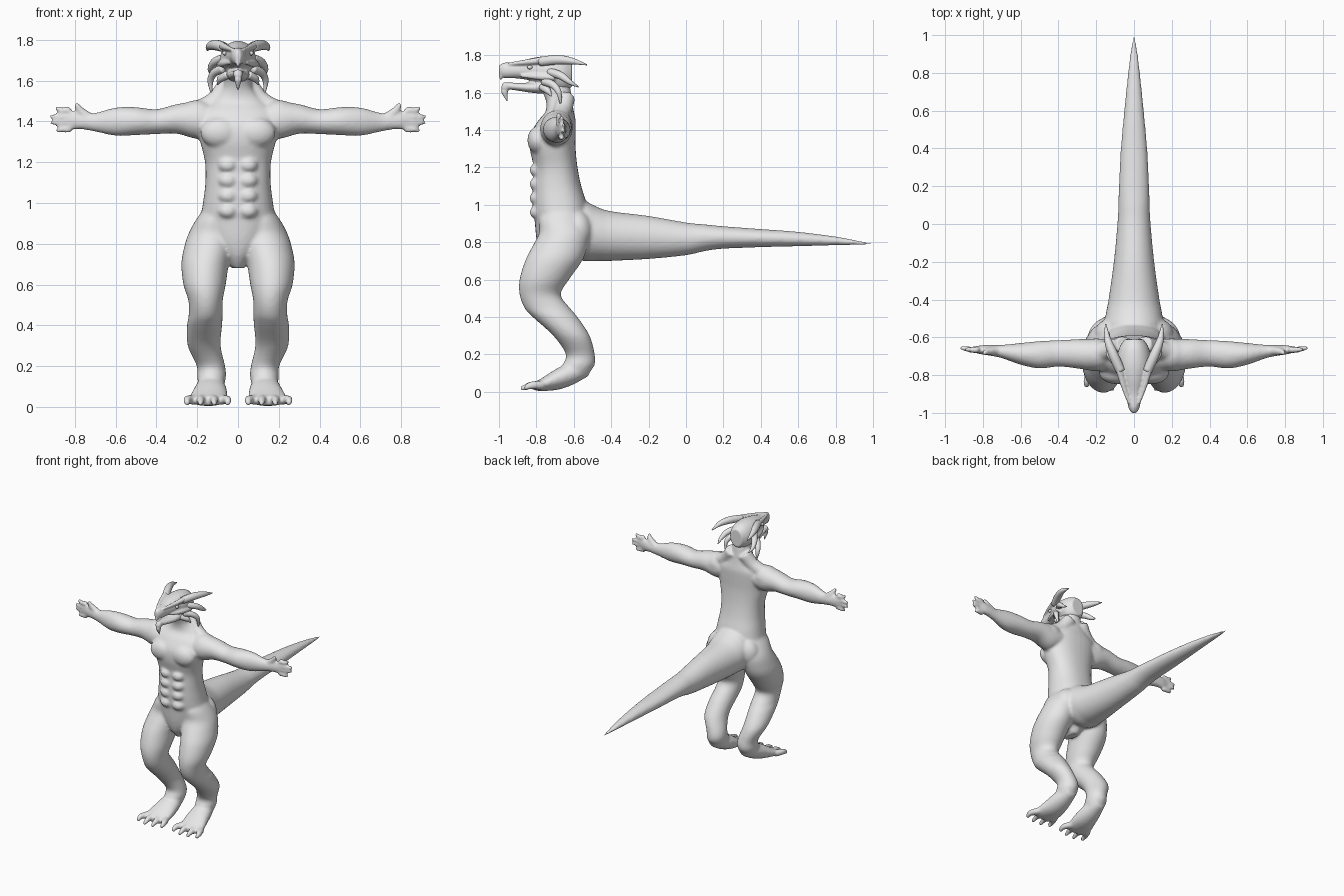
import bpy, bmesh, math
from mathutils import Vector, Matrix

cube = bpy.data.objects.get("Cube")
if cube:
    bpy.data.objects.remove(cube, do_unlink=True)

clay = bpy.data.materials.new("clay grey")
clay.use_nodes = True
clay.diffuse_color = (0.8, 0.8, 0.8, 1)
clay.node_tree.nodes["Principled BSDF"].inputs["Base Color"].default_value = clay.diffuse_color


def resample(rows, steps):
    """Smooth curve through rows of numbers."""
    result = []
    last = len(rows) - 1
    for i in range(last):
        a, b, c, d = (Vector(rows[min(max(k, 0), last)]) for k in (i - 1, i, i + 1, i + 2))
        for s in range(steps):
            t = s / steps
            m, n = (c - a) / 2, (d - b) / 2
            result.append(b + m * t + (3 * (c - b) - 2 * m - n) * t ** 2
                          + (2 * (b - c) + m + n) * t ** 3)
    result.append(Vector(rows[last]))
    return result


def skin(bm, rings):
    """Join rings of points into a closed shell."""
    loops = [[bm.verts.new(p) for p in ring] for ring in rings]
    count = len(loops[0])
    faces = [bm.faces.new((low[i], low[(i + 1) % count], high[(i + 1) % count], high[i]))
             for low, high in zip(loops, loops[1:]) for i in range(count)]
    faces += [bm.faces.new(loops[0]), bm.faces.new(loops[-1])]
    bmesh.ops.recalc_face_normals(bm, faces=faces)


def loft(bm, axis, rows, side=1, power=1.0, segments=32):
    """Rows: place along axis, then low and high bounds on the other two axes."""
    others = [k for k in range(3) if k != axis]
    rings = []
    for place, a0, a1, b0, b1 in resample(rows, 4):
        ring = []
        for i in range(segments):
            angle = math.tau * i / segments
            c, s = math.cos(angle), math.sin(angle)
            p = Vector((0, 0, 0))
            p[axis] = place
            p[others[0]] = (a0 + a1) / 2 + (a1 - a0) / 2 * math.copysign(abs(c) ** power, c)
            p[others[1]] = (b0 + b1) / 2 + (b1 - b0) / 2 * math.copysign(abs(s) ** power, s)
            p.x *= side
            ring.append(p)
        rings.append(ring)
    skin(bm, rings)


def even(rows):
    """Expand a half width into equal left and right bounds."""
    return [(place, -half, half, low, high) for place, half, low, high in rows]


def tube(bm, points, side=1, segments=14):
    """Points: x, y, z, radius."""
    path = resample([Vector(p) for p in points], 5)
    rings = []
    for i, p in enumerate(path):
        ahead = (path[min(i + 1, len(path) - 1)] - path[max(i - 1, 0)]).to_3d()
        turn = ahead.to_track_quat('Z', 'Y')
        ring = []
        for k in range(segments):
            angle = math.tau * k / segments
            q = p.to_3d() + turn @ Vector((math.cos(angle), math.sin(angle), 0)) * max(p.w, .002)
            q.x *= side
            ring.append(q)
        rings.append(ring)
    skin(bm, rings)


def blob(bm, place, size, side=1):
    x, y, z = place
    matrix = Matrix.Translation((x * side, y, z)) @ Matrix.Diagonal((*size, 1))
    bmesh.ops.create_uvsphere(bm, u_segments=24, v_segments=14, radius=1, matrix=matrix)


def finish(name, bm, voxel=0, smooth=0):
    mesh = bpy.data.meshes.new(name)
    bm.to_mesh(mesh)
    bm.free()
    mesh.materials.append(clay)
    mesh.shade_smooth()
    obj = bpy.data.objects.new(name, mesh)
    bpy.context.collection.objects.link(obj)
    if voxel:
        remesh = obj.modifiers.new("fuse", 'REMESH')
        remesh.mode = 'VOXEL'
        remesh.voxel_size = voxel
        remesh.use_smooth_shade = True
        soften = obj.modifiers.new("soften", 'SMOOTH')
        soften.factor = .5
        soften.iterations = smooth
    return obj


# Torso and neck
body = bmesh.new()
loft(body, 2, even([
    (.68, .03, -.74, -.62), (.74, .07, -.78, -.56), (.82, .14, -.8, -.53),
    (.92, .18, -.81, -.52), (1, .172, -.82, -.53), (1.1, .16, -.82, -.56),
    (1.2, .162, -.815, -.58), (1.3, .185, -.835, -.59), (1.38, .2, -.83, -.59),
    (1.45, .19, -.79, -.59), (1.5, .13, -.75, -.6), (1.56, .075, -.75, -.61),
    (1.63, .065, -.78, -.62), (1.7, .06, -.8, -.65)]), power=.88)

# Tail
loft(body, 1, even([
    (-.66, .12, .74, 1), (-.55, .155, .7, 1.02), (-.48, .15, .7, .99), (-.4, .135, .7, .965),
    (-.2, .107, .71, .94), (0, .088, .73, .905), (.1, .083, .752, .895), (.2, .08, .765, .885),
    (.4, .07, .773, .87), (.6, .052, .778, .855), (.8, .032, .783, .83),
    (.92, .018, .785, .808), (1, .004, .785, .795)]))

for side in (1, -1):
    # Chest, stomach, shoulder and seat muscles
    blob(body, (.09, -.79, 1.345), (.095, .058, .075), side)
    for level in range(4):
        blob(body, (.05, -.8, .96 + .075 * level), (.046, .036, .036), side)
    blob(body, (.2, -.69, 1.42), (.1, .085, .085), side)
    blob(body, (.1, -.58, .86), (.11, .085, .11), side)
    tube(body, [(.05, -.64, 1.58, .05), (.11, -.66, 1.5, .05), (.2, -.68, 1.45, .05)], side)

    # Leg
    loft(body, 2, [
        (.98, .04, .16, -.76, -.58), (.92, .02, .205, -.785, -.54), (.85, .01, .243, -.785, -.515),
        (.78, .025, .265, -.82, -.525), (.7, .045, .278, -.86, -.555), (.6, .06, .268, -.89, -.625),
        (.52, .075, .243, -.89, -.67), (.45, .075, .242, -.865, -.622), (.4, .078, .25, -.82, -.58),
        (.3, .085, .247, -.71, -.515), (.2, .063, .202, -.642, -.488),
        (.14, .06, .2, -.66, -.49), (.08, .075, .185, -.66, -.535)], side)

    # Foot and toes
    loft(body, 1, [
        (-.52, .09, .17, .085, .16), (-.6, .065, .2, .04, .16), (-.68, .053, .22, .012, .13),
        (-.76, .052, .24, .004, .08), (-.81, .065, .235, .006, .05)], side)
    for toe in range(4):
        root = .078 + .048 * toe
        tip = root + (toe - 1.5) * .018
        reach = -.865 - .02 * (toe in (1, 2))
        tube(body, [(root, -.77, .035, .026), (tip, -.83, .034, .021),
                    (tip, reach, .014, .012)], side)

    # Arm and palm
    loft(body, 0, [
        (.12, -.77, -.61, 1.34, 1.48), (.2, -.78, -.607, 1.315, 1.497), (.3, -.765, -.61, 1.34, 1.485),
        (.4, -.755, -.615, 1.338, 1.46), (.5, -.765, -.62, 1.333, 1.47), (.6, -.745, -.63, 1.33, 1.468),
        (.7, -.71, -.64, 1.35, 1.442), (.76, -.698, -.64, 1.36, 1.44),
        (.81, -.69, -.642, 1.36, 1.45), (.85, -.68, -.65, 1.372, 1.44)], side)

    # Thumb and fingers
    tube(body, [(.73, -.67, 1.42, .024), (.775, -.675, 1.455, .02), (.795, -.685, 1.49, .012)], side)
    for x, y, z in ((.895, -.665, 1.468), (.92, -.655, 1.425), (.92, -.655, 1.392), (.888, -.66, 1.35)):
        middle = 1.405 + (z - 1.405) * .8
        tube(body, [(.82, -.668, middle, .018), (.865, -.665, middle, .016), (x, y, z, .011)], side)

finish("body", body, .01, 5)

# Skull, upper beak, lower jaw and chin hook
head = bmesh.new()
loft(head, 1, even([
    (-1, .012, 1.695, 1.745), (-.97, .03, 1.678, 1.76), (-.9, .043, 1.675, 1.765),
    (-.82, .066, 1.66, 1.785), (-.74, .088, 1.62, 1.795), (-.66, .08, 1.6, 1.787),
    (-.61, .05, 1.63, 1.76)]))
loft(head, 1, even([
    (-.97, .018, 1.62, 1.655), (-.9, .035, 1.61, 1.652), (-.82, .052, 1.598, 1.655),
    (-.72, .06, 1.59, 1.68)]))
tube(head, [(0, -.955, 1.645, .024), (0, -.97, 1.61, .02), (0, -.955, 1.55, .003)])
tube(head, [(0, -.97, 1.71, .025), (0, -.987, 1.69, .015), (0, -.99, 1.665, .004)])
for side in (1, -1):
    # Brow and cheek ridges
    tube(head, [(.025, -.95, 1.752, .008), (.055, -.86, 1.762, .014), (.078, -.77, 1.772, .02)], side)
    tube(head, [(.04, -.88, 1.69, .01), (.072, -.79, 1.685, .018), (.085, -.7, 1.68, .02)], side)
finish("head", head, .006, 4)

# Swept horns and eyes, both sides
horns = {
    "crown_horn": [(.07, -.78, 1.765, .025), (.11, -.69, 1.775, .026), (.14, -.61, 1.768, .018),
                   (.15, -.53, 1.748, .003)],
    "temple_horn": [(.07, -.73, 1.71, .022), (.115, -.67, 1.69, .021), (.135, -.62, 1.655, .014),
                    (.13, -.575, 1.63, .003)],
    "cheek_horn": [(.07, -.76, 1.66, .022), (.115, -.71, 1.64, .02), (.135, -.68, 1.6, .015),
                   (.13, -.67, 1.535, .003)],
    "jaw_horn": [(.05, -.77, 1.63, .02), (.085, -.74, 1.61, .018), (.1, -.72, 1.58, .003)],
}
for label, side in (("left", 1), ("right", -1)):
    for name, points in horns.items():
        horn = bmesh.new()
        tube(horn, points, side)
        finish(f"{label}_{name}", horn)
    eye = bmesh.new()
    blob(eye, (.066, -.835, 1.735), (.01, .014, .011), side)
    finish(f"{label}_eye", eye)
